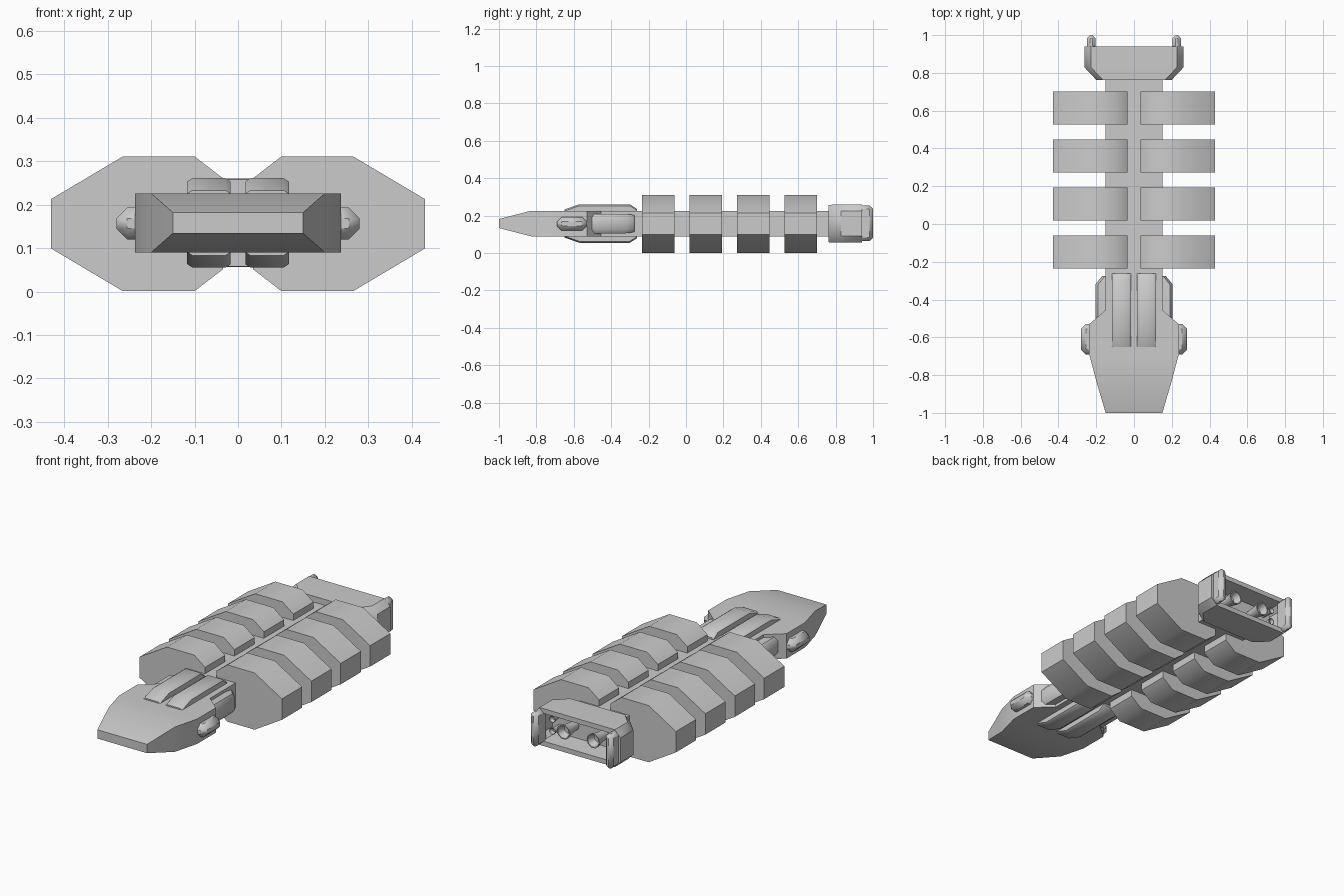
import bpy, math
from mathutils import Vector

if "Cube" in bpy.data.objects:
    bpy.data.objects.remove(bpy.data.objects["Cube"])

ZC = 0.158  # height of the ship's long axis


def finish(name, verts, faces, mirror=False, bevel=0, angle=40):
    me = bpy.data.meshes.new(name)
    me.from_pydata(verts, [], faces)
    ob = bpy.data.objects.new(name, me)
    bpy.context.collection.objects.link(ob)
    bpy.ops.object.select_all(action='DESELECT')
    ob.select_set(True)
    bpy.context.view_layer.objects.active = ob
    bpy.ops.object.mode_set(mode='EDIT')
    bpy.ops.mesh.select_all(action='SELECT')
    bpy.ops.mesh.normals_make_consistent(inside=False)
    bpy.ops.object.mode_set(mode='OBJECT')
    bpy.ops.object.shade_smooth_by_angle(angle=math.radians(angle))
    if bevel:
        b = ob.modifiers.new("bevel", 'BEVEL')
        b.width, b.segments = bevel, 1
    if mirror:
        m = ob.modifiers.new("mirror", 'MIRROR')
        m.use_mirror_merge = False
    return ob


def loft(name, rings, **kw):
    """Join equal-length rings of points and cap both ends."""
    n = len(rings[0])
    verts = [Vector(p) for r in rings for p in r]
    faces = [(i * n + j, i * n + (j + 1) % n, (i + 1) * n + (j + 1) % n, (i + 1) * n + j)
             for i in range(len(rings) - 1) for j in range(n)]
    faces += [tuple(range(n)), tuple(range((len(rings) - 1) * n, len(rings) * n))]
    return finish(name, verts, faces, **kw)


def box(name, x, y, z, **kw):
    return loft(name, [[(x[0], v, z[0]), (x[1], v, z[0]), (x[1], v, z[1]), (x[0], v, z[1])]
                       for v in y], **kw)


def rect(y, w, h):
    return [(-w, y, ZC - h), (w, y, ZC - h), (w, y, ZC + h), (-w, y, ZC + h)]


def octo(y, w, h, c):
    pts = [(w, h - c), (w - c, h), (c - w, h), (-w, h - c),
           (-w, c - h), (c - w, -h), (w - c, -h), (w, c - h)]
    return [(px, y, ZC + pz) for px, pz in pts]


# bow section and central spine
loft("bow_hull", [rect(-1, .15, .024), rect(-.83, .2, .068), rect(-.69, .237, .068),
                  rect(-.53, .237, .068), rect(-.455, .15, .068)])
box("spine", (-.15, .15), (-.46, .79), (.09, .226))

# eight cargo pods in mirrored pairs
profile = [(.43, .215), (.265, .313), (.1, .313), (.035, .263),
           (.035, .053), (.1, .003), (.265, .003), (.43, .101)]
for i in range(4):
    y = -.148 + .254 * i
    loft(f"cargo_pod_{i + 1}", [[(px, y + d, pz - .002) for px, pz in profile]
                                for d in (-.087, .087)], mirror=True)

# long fairings running over and under the bow
for name, s in (("upper_fairing", 1), ("lower_fairing", -1)):
    loft(name, [[(x0, y, ZC + s * .04), (x1, y, ZC + s * .04), (x1, y, ZC + s * (h - .008)),
                 (x1 - .012, y, ZC + s * h), (x0 + .012, y, ZC + s * h), (x0, y, ZC + s * (h - .008))]
                for y, h, x0, x1 in ((-.65, .075, .017, .117), (-.57, .103, .017, .117),
                                     (-.3, .103, .017, .117), (-.262, .078, .017, .117))],
         mirror=True)

# side blisters and side fairings
box("side_blister", (.19, .28), (-.69, -.53), (.12, .193), mirror=True, bevel=.025)
loft("side_fairing", [[(.12, y, ZC - h), (x - .015, y, ZC - h), (x, y, ZC - h + .02),
                       (x, y, ZC + h - .02), (x - .015, y, ZC + h), (.12, y, ZC + h)]
                      for y, x, h in ((-.505, .205, .052), (-.32, .205, .052), (-.275, .168, .045))],
     mirror=True)

# hollow engine housing with its rim and recessed back wall
loft("engine_housing", [octo(.763, .2, .1, .035), octo(.83, .263, .102, .035),
                        octo(.94, .263, .102, .035), octo(.94, .235, .076, .025),
                        octo(.83, .225, .068, .025)])
box("stern_fin", (.203, .25), (.9, 1.0), (.064, .254), mirror=True, bevel=.018)


# hollow engine nozzles
def nozzle(name, x, z, r, y1):
    stations = [(.82, r * .6), (y1 - r, r * .75), (y1, r), (y1, r * .85), (y1 - r, r * .55)]
    loft(name, [[(x + q * math.cos(a * math.pi / 5), y, z + q * math.sin(a * math.pi / 5))
                 for a in range(10)] for y, q in stations], mirror=True)


nozzle("main_nozzle", .09, ZC, .04, .93)
nozzle("small_nozzle_upper", .178, ZC + .035, .019, .9)
nozzle("small_nozzle_lower", .178, ZC - .03, .019, .9)
